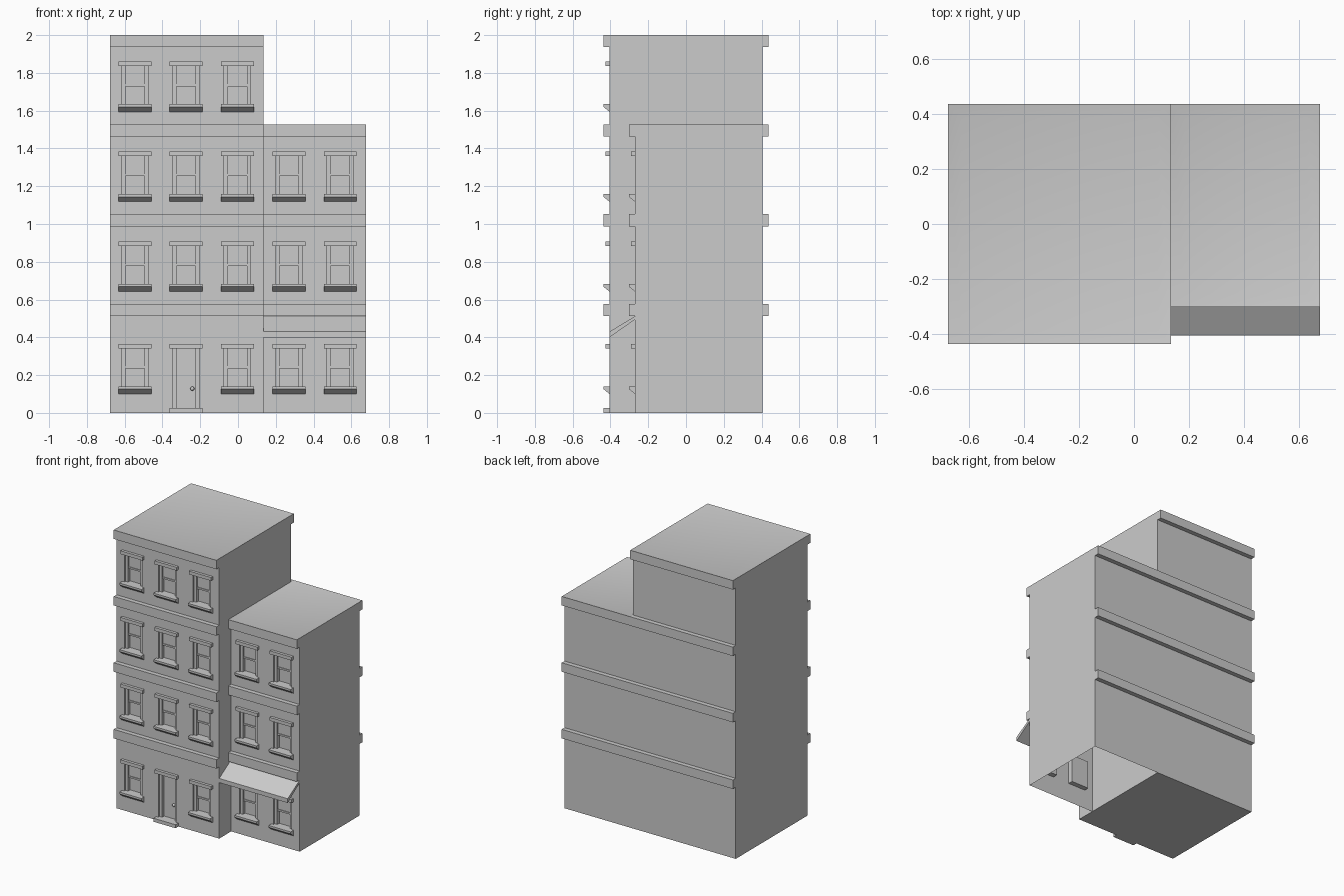
import bpy, bmesh
from mathutils import Vector

if "Cube" in bpy.data.objects:
    bpy.data.objects.remove(bpy.data.objects["Cube"])

stone = bpy.data.materials.new("grey_stone")
stone.diffuse_color = (0.6, 0.6, 0.6, 1)
stone.use_nodes = True
stone.node_tree.nodes["Principled BSDF"].inputs["Base Color"].default_value = stone.diffuse_color

X0, XM, X1 = -0.677, 0.135, 0.677      # left side, shared wall, right side
TALL_Y, WING_Y, BACK = -0.405, -0.27, 0.405
LEDGE = 0.032
FLOORS = [0.10, 0.642, 1.118, 1.594]   # bottom of the sills
BANDS = [0.512, 0.988, 1.462, 1.937]   # bottom of the ledges
BAND_H = 0.064
TALL_COLS, WING_COLS = [-0.545, -0.275, -0.003], [0.27, 0.541]
DOOR_X = -0.275


def finish(bm, name):
    bmesh.ops.remove_doubles(bm, verts=bm.verts, dist=1e-5)
    me = bpy.data.meshes.new(name)
    bm.to_mesh(me)
    bm.free()
    me.materials.append(stone)
    ob = bpy.data.objects.new(name, me)
    bpy.context.collection.objects.link(ob)
    return ob


def quad(bm, *pts):
    return bm.faces.new([bm.verts.new(p) for p in pts])


def box(name, a, b):
    bm = bmesh.new()
    bmesh.ops.create_cube(bm, size=1)
    for v in bm.verts:
        v.co = Vector([(a[i] + b[i]) / 2 + v.co[i] * (b[i] - a[i]) for i in range(3)])
    return finish(bm, name)


def prism(name, x0, x1, profile):
    """Extrude a (y, z) profile along x."""
    bm = bmesh.new()
    f = bm.faces.new([bm.verts.new((x0, y, z)) for y, z in profile])
    r = bmesh.ops.extrude_face_region(bm, geom=[f])
    for v in r["geom"]:
        if isinstance(v, bmesh.types.BMVert):
            v.co.x = x1
    bmesh.ops.recalc_face_normals(bm, faces=bm.faces)
    return finish(bm, name)


def walls(name, x0, x1, y, top, openings, left, floor):
    """Front wall with recessed openings, plus the plain walls."""
    bm = bmesh.new()
    xs = sorted({x0, x1} | {o[i] for o in openings for i in (0, 1)})
    zs = sorted({0, top} | {o[i] for o in openings for i in (2, 3)})
    for xa, xb in zip(xs, xs[1:]):
        for za, zb in zip(zs, zs[1:]):
            cx, cz = (xa + xb) / 2, (za + zb) / 2
            hole = any(o[0] < cx < o[1] and o[2] < cz < o[3] for o in openings)
            if not hole:
                quad(bm, (xa, y, za), (xb, y, za), (xb, y, zb), (xa, y, zb))
    for xa, xb, za, zb in openings:    # reveals and back of each opening
        d = y + 0.035
        quad(bm, (xa, d, za), (xb, d, za), (xb, d, zb), (xa, d, zb))
        quad(bm, (xa, y, za), (xa, d, za), (xa, d, zb), (xa, y, zb))
        quad(bm, (xb, d, za), (xb, y, za), (xb, y, zb), (xb, d, zb))
        quad(bm, (xa, y, za), (xb, y, za), (xb, d, za), (xa, d, za))
        quad(bm, (xa, d, zb), (xb, d, zb), (xb, y, zb), (xa, y, zb))
    quad(bm, (x1, y, 0), (x1, BACK, 0), (x1, BACK, top), (x1, y, top))
    quad(bm, (x1, BACK, 0), (x0, BACK, 0), (x0, BACK, top), (x1, BACK, top))
    if left:
        quad(bm, (x0, BACK, 0), (x0, y, 0), (x0, y, top), (x0, BACK, top))
    if floor:
        quad(bm, (x0, y, 0), (x0, BACK, 0), (x1, BACK, 0), (x1, y, 0))
    return finish(bm, name)


def roof(name, x0, x1, y, z):
    """Cornice slab with a shallow sunken roof."""
    ob = box(name, (x0, y - LEDGE, z), (x1, BACK + LEDGE, z + BAND_H))
    bm = bmesh.new()
    bm.from_mesh(ob.data)
    top = max(bm.faces, key=lambda f: f.calc_center_median().z)
    bmesh.ops.inset_region(bm, faces=[top], thickness=0.068, depth=-0.012)
    bm.to_mesh(ob.data)
    bm.free()
    for p in ob.data.polygons:
        p.use_smooth = p.normal.z > 0.9
    ob.data.update()


def lintel(name, cx, y, z):
    box(name, (cx - 0.087, y - 0.02, z), (cx + 0.087, y, z + 0.024))


def window(cx, y, z):
    """Sill, lintel, side frames and a two-part sash around an opening."""
    prism("window_sill", cx - 0.087, cx + 0.087,
          [(y, z), (y, z + 0.04), (y - LEDGE, z + 0.04), (y - LEDGE, z + 0.026)])
    lintel("window_lintel", cx, y, z + 0.242)
    zb, zt = z + 0.04, z + 0.242
    zm = (zb + zt) / 2
    for s in (-1, 1):
        a, b = sorted((cx + s * 0.05, cx + s * 0.07))
        box("window_jamb", (a, y + 0.012, zb), (b, y + 0.035, zt))
    box("upper_sash", (cx - 0.05, y + 0.022, zm), (cx + 0.05, y + 0.035, zt))
    box("sash_rail", (cx - 0.05, y + 0.017, zm - 0.006), (cx + 0.05, y + 0.035, zm + 0.006))


# Window positions, leaving the door bay free on the ground floor
tall = [(c, z) for z in FLOORS for c in TALL_COLS if not (z == FLOORS[0] and c == DOOR_X)]
wing = [(c, z) for z in FLOORS[:3] for c in WING_COLS]


def holes(ws):
    return [(c - 0.07, c + 0.07, z + 0.04, z + 0.242) for c, z in ws]


# Main masses and roofs
door_hole = (DOOR_X - 0.07, DOOR_X + 0.07, 0.025, 0.342)
walls("tall_block", X0, XM, TALL_Y, BANDS[3], holes(tall) + [door_hole], True, True)
walls("side_wing", XM, X1, WING_Y, BANDS[2], holes(wing), False, False)
roof("tall_roof", X0, XM, TALL_Y, BANDS[3])
roof("wing_roof", XM, X1, WING_Y, BANDS[2])

# Ledges between floors, front and back
for i, z in enumerate(BANDS[:3]):
    box("tall_front_ledge", (X0, TALL_Y - LEDGE, z), (XM, TALL_Y, z + BAND_H))
    box("tall_back_ledge", (X0, BACK, z), (XM, BACK + LEDGE, z + BAND_H))
    if i < 2:
        box("wing_front_ledge", (XM, WING_Y - LEDGE, z), (X1, WING_Y, z + BAND_H))
        box("wing_back_ledge", (XM, BACK, z), (X1, BACK + LEDGE, z + BAND_H))

for c, z in tall:
    window(c, TALL_Y, z)
for c, z in wing:
    window(c, WING_Y, z)

# Door with frame, step and knob
lintel("door_lintel", DOOR_X, TALL_Y, 0.342)
box("door_step", (DOOR_X - 0.087, TALL_Y - LEDGE, 0), (DOOR_X + 0.087, TALL_Y, 0.025))
for s in (-1, 1):
    a, b = sorted((DOOR_X + s * 0.05, DOOR_X + s * 0.07))
    box("door_jamb", (a, TALL_Y + 0.012, 0.025), (b, TALL_Y + 0.035, 0.342))
bm = bmesh.new()
bmesh.ops.create_uvsphere(bm, u_segments=12, v_segments=8, radius=0.011)
bmesh.ops.translate(bm, verts=bm.verts, vec=(DOOR_X + 0.033, TALL_Y + 0.026, 0.128))
for f in bm.faces:
    f.smooth = True
finish(bm, "door_knob")

# Sloped awning over the wing's ground floor
prism("awning", XM, X1, [(WING_Y, 0.512), (TALL_Y, 0.43), (TALL_Y, 0.4), (WING_Y, 0.494)])
